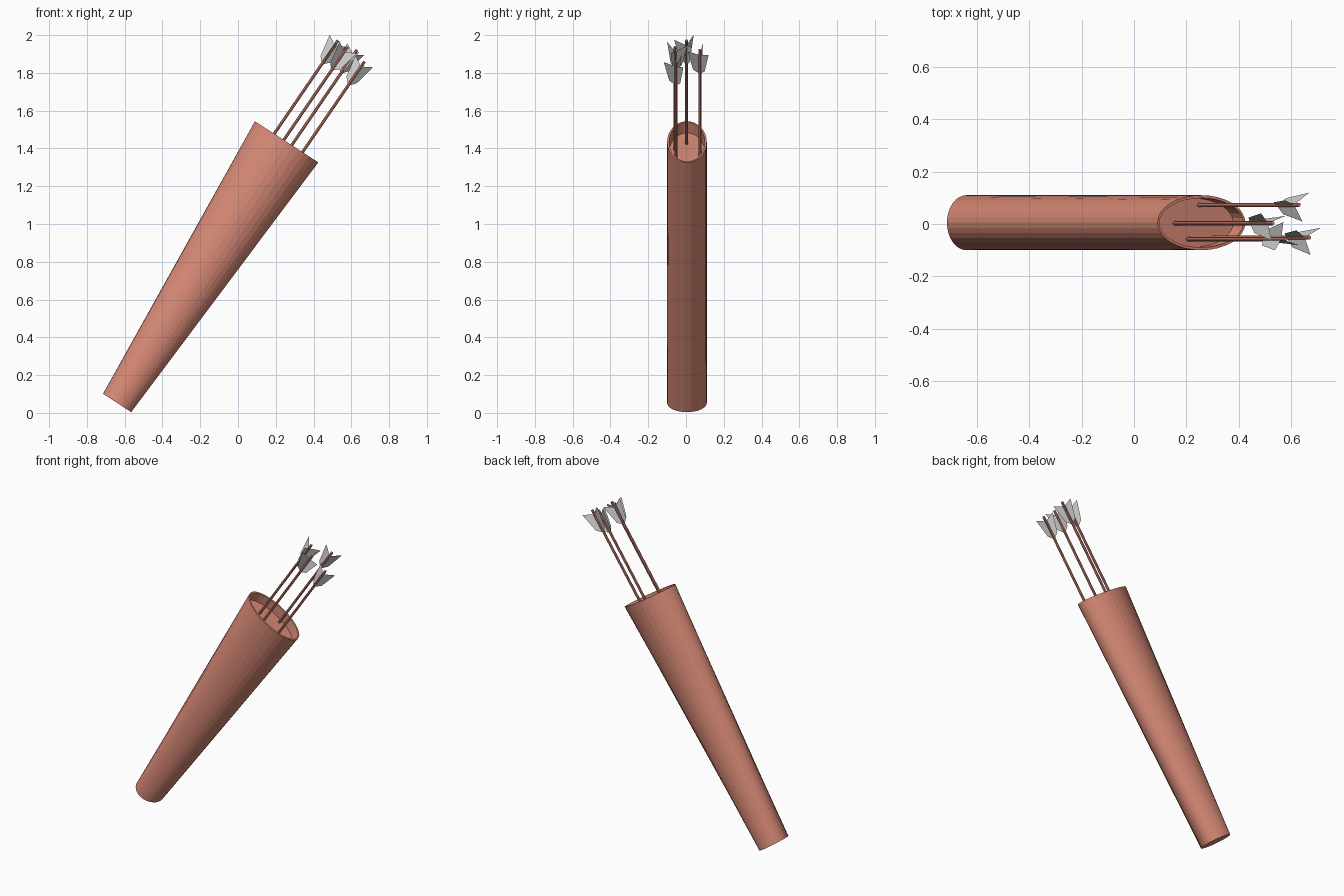
import bpy, bmesh
from math import cos, sin, pi, radians
from mathutils import Vector

if "Cube" in bpy.data.objects:
    bpy.data.objects.remove(bpy.data.objects["Cube"])

SIDES = 32


def make_object(name, bm, color=None):
    mesh = bpy.data.meshes.new(name)
    bm.to_mesh(mesh)
    bm.free()
    ob = bpy.data.objects.new(name, mesh)
    bpy.context.collection.objects.link(ob)
    if color:
        mesh.materials.append(color)
    return ob


leather = bpy.data.materials.new("terracotta")
leather.diffuse_color = (0.68, 0.25, 0.18, 1)
leather.use_nodes = True
leather.node_tree.nodes["Principled BSDF"].inputs["Base Color"].default_value = leather.diffuse_color

# Quiver axis in the xz plane, with the two cross directions
base, mouth = Vector((-0.64, 0.005, 0.0525)), Vector((0.2575, 0.005, 1.435))
axis = (mouth - base).normalized()
length = (mouth - base).length
side = Vector((axis.z, 0, -axis.x))
Y = Vector((0, 1, 0))

# Quiver: lofted ellipses, up the outside, over the rim, down to a shallow floor
# (distance along the axis, half width in the lean plane, half width in y)
sections = [(0, 0.089, 0.105), (length, 0.20, 0.105),
            (length, 0.191, 0.094), (length - 0.065, 0.187, 0.094)]
bm = bmesh.new()
rings = []
for t, a, b in sections:
    rings.append([bm.verts.new(base + axis * t + side * a * cos(2 * pi * i / SIDES)
                               + Y * b * sin(2 * pi * i / SIDES)) for i in range(SIDES)])
for lo, hi in zip(rings, rings[1:]):
    for i in range(SIDES):
        j = (i + 1) % SIDES
        bm.faces.new((lo[i], lo[j], hi[j], hi[i]))
bm.faces.new(rings[0])
bm.faces.new(rings[-1])
bmesh.ops.recalc_face_normals(bm, faces=bm.faces)
make_object("quiver", bm, leather)

# Arrows: slightly more tilted than the quiver
adir = Vector((0.565, 0, 0.825)).normalized()
aside = Vector((adir.z, 0, -adir.x))
VANE = [(0.004, -0.15), (0.037, -0.12), (0.066, 0.0), (0.004, -0.03)]


def arrow(n, y, end_x, end_z, roll, reach):
    end = Vector((end_x, y, end_z))
    # shaft
    bm = bmesh.new()
    bmesh.ops.create_cone(bm, cap_ends=True, segments=8, radius1=0.008,
                          radius2=0.008, depth=reach)
    rot = adir.to_track_quat('Z', 'Y')
    for v in bm.verts:
        v.co = rot @ v.co + end - adir * reach / 2
    make_object(f"arrow_shaft_{n}", bm, leather)
    # three thin feather vanes
    bm = bmesh.new()
    for k in range(3):
        a = radians(roll + 120 * k)
        out = aside * cos(a) + Y * sin(a)
        bm.faces.new([bm.verts.new(end + out * r + adir * t) for r, t in VANE])
    make_object(f"arrow_feathers_{n}", bm)


# (y, end x, end z, roll, length)
arrows = [(0.003, 0.53, 1.972, 25, 0.68), (-0.058, 0.58, 1.938, 100, 0.68),
          (0.073, 0.63, 1.922, 45, 0.69), (-0.052, 0.67, 1.86, 35, 0.66)]
for n, (y, ex, ez, roll, reach) in enumerate(arrows, 1):
    arrow(n, y, ex, ez, roll, reach)
